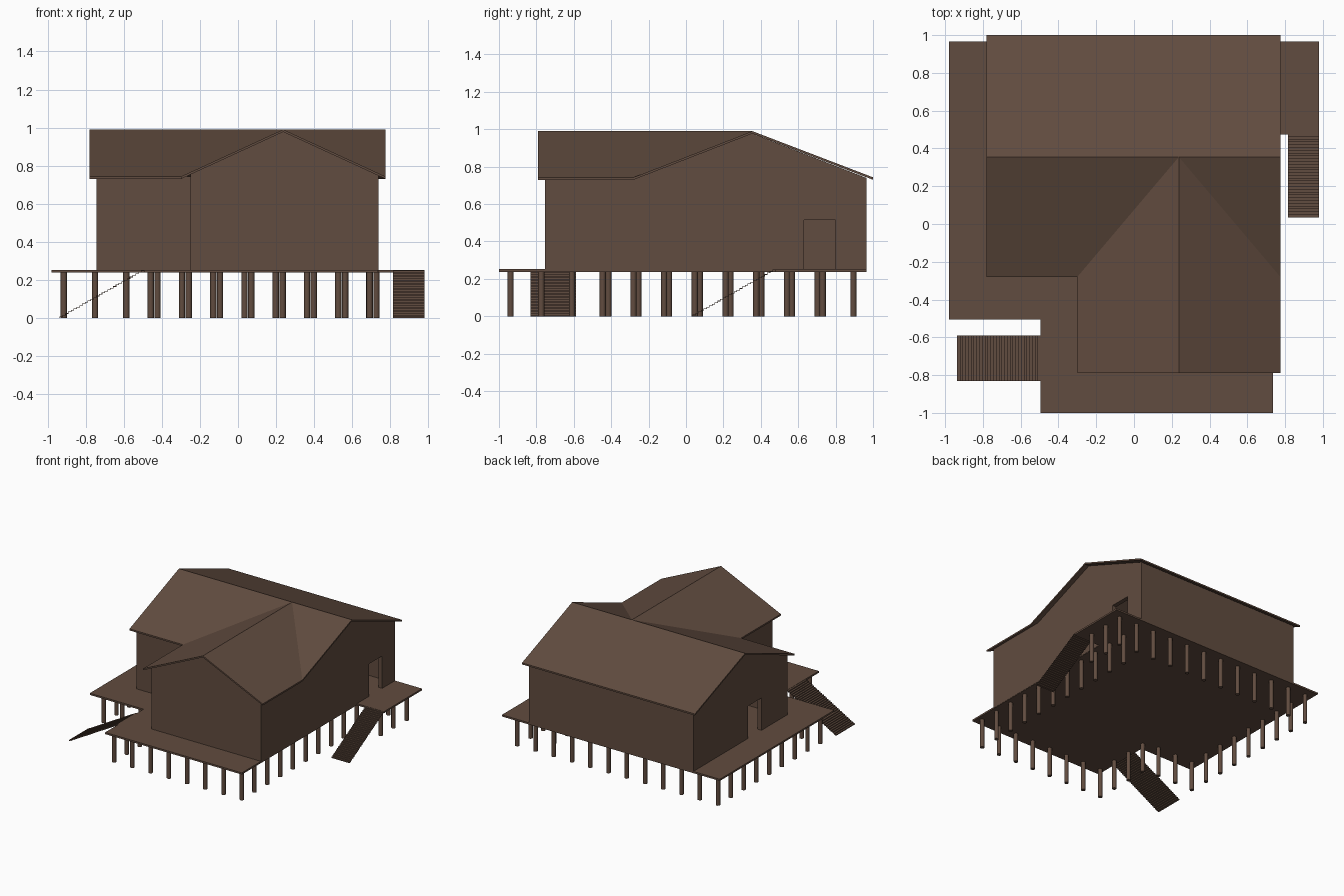
import bpy, bmesh, math
from mathutils import Vector

if "Cube" in bpy.data.objects:
    bpy.data.objects.remove(bpy.data.objects["Cube"])

brown = bpy.data.materials.new("weathered_brown")
brown.diffuse_color = (0.120, 0.072, 0.050, 1)
brown.use_nodes = True
brown.node_tree.nodes["Principled BSDF"].inputs["Base Color"].default_value = brown.diffuse_color

RX, RY, TOP, EAVE, THICK = 0.2375, 0.355, 0.99, 0.743, 0.013   # ridge lines, heights
DECK_LOW, DECK_TOP = 0.238, 0.252
MAIN_SLOPE = (TOP - EAVE) / (RY + 0.28)
WING_SLOPE = (TOP - EAVE) / (0.775 - RX)


def finish(name, bm):
    bmesh.ops.recalc_face_normals(bm, faces=bm.faces)
    me = bpy.data.meshes.new(name)
    bm.to_mesh(me)
    bm.free()
    me.materials.append(brown)
    ob = bpy.data.objects.new(name, me)
    bpy.context.collection.objects.link(ob)
    return ob


def extrude(name, points, offset):
    """Closed outline pushed along an offset."""
    bm = bmesh.new()
    face = bm.faces.new([bm.verts.new(p) for p in points])
    res = bmesh.ops.extrude_face_region(bm, geom=[face], use_keep_orig=True)
    verts = [g for g in res["geom"] if isinstance(g, bmesh.types.BMVert)]
    bmesh.ops.translate(bm, verts=verts, vec=Vector(offset))
    return finish(name, bm)


def main_z(y):
    return TOP - THICK - MAIN_SLOPE * abs(y - RY)


def wing_z(x):
    return TOP - THICK - WING_SLOPE * abs(x - RX)


# Roof: main gable crossed by a front wing
bm = bmesh.new()
P = {k: bm.verts.new(v) for k, v in {
    "ridge_l": (-0.78, RY, TOP), "ridge_r": (0.775, RY, TOP), "cross": (RX, RY, TOP),
    "back_l": (-0.78, 1.0, EAVE), "back_r": (0.775, 1.0, EAVE),
    "front_l": (-0.78, -0.28, EAVE), "valley_l": (-0.30, -0.28, EAVE),
    "wing_l": (-0.30, -0.79, EAVE), "wing_top": (RX, -0.79, TOP),
    "wing_r": (0.775, -0.79, EAVE), "valley_r": (0.775, -0.28, EAVE)}.items()}
for loop in ("ridge_l back_l back_r ridge_r cross", "ridge_l cross valley_l front_l",
             "cross wing_top wing_l valley_l", "cross valley_r wing_r wing_top",
             "cross ridge_r valley_r"):
    bm.faces.new([P[k] for k in loop.split()])
res = bmesh.ops.extrude_face_region(bm, geom=bm.faces[:], use_keep_orig=True)
bmesh.ops.translate(bm, vec=(0, 0, -THICK),
                    verts=[g for g in res["geom"] if isinstance(g, bmesh.types.BMVert)])
finish("roof", bm)

# Walls: thin slabs, doorways notched out of the outline
W, DOOR = 0.035, 0.515
L, R, F, B, S, I = -0.742, 0.737, -0.755, 0.965, -0.245, -0.25
Z = DECK_LOW + 0.003


def side_wall(name, x, tops, door, inward):
    y0, y1 = tops[0][0], tops[-1][0]
    outline = [(y0, Z)] + tops + [(y1, Z), (door[1], Z), (door[1], DOOR),
                                  (door[0], DOOR), (door[0], Z)]
    extrude(name, [(x, y, z) for y, z in outline], (inward, 0, 0))


valley_y = RY - (R - RX) * WING_SLOPE / MAIN_SLOPE
side_wall("left_wall", L, [(S, main_z(S)), (RY, main_z(RY)), (B, main_z(B))], (0.09, 0.26), W)
side_wall("right_wall", R, [(F, wing_z(R)), (valley_y, wing_z(R)), (RY, main_z(RY)),
                            (B, main_z(B))], (0.63, 0.80), -W)
extrude("back_wall", [(L, B, Z), (R, B, Z), (R, B, main_z(B)), (L, B, main_z(B))], (0, -W, 0))
extrude("porch_wall", [(L, S, Z), (I, S, Z), (I, S, main_z(S)), (L, S, main_z(S))], (0, W, 0))
extrude("wing_left_wall", [(I, F, Z), (I, S + W, Z), (I, S + W, wing_z(I)), (I, F, wing_z(I))],
        (W, 0, 0))
extrude("wing_front_wall", [(I, F, Z), (R, F, Z), (R, F, wing_z(R)), (RX, F, wing_z(RX)),
                            (I, F, wing_z(I))], (0, W, 0))

# Deck
deck = [(-0.98, 0.965), (0.98, 0.965), (0.98, 0.475), (0.735, 0.475), (0.735, -1.0),
        (-0.495, -1.0), (-0.495, -0.505), (-0.98, -0.505)]
extrude("deck", [(x, y, DECK_LOW) for x, y in deck], (0, 0, DECK_TOP - DECK_LOW))


# Fine folded stairs running down from the deck
def stairs(name, place, offset, steps=30, run=0.442, rise=0.25):
    upper = [(0, rise)]
    for i in range(steps):
        s, z = run * (i + 1) / steps, rise * (1 - i / steps)
        upper += [(s, z), (s, rise * (1 - (i + 1) / steps))]
    lower = [(s - 0.003, max(z - 0.003, 0)) for s, z in upper[:-1]]
    lower.append((upper[-1][0] - 0.003, 0))
    extrude(name, [place(s, z) for s, z in upper + lower[::-1]], offset)


stairs("right_stairs", lambda s, z: (0.815, 0.477 - s, z), (0.165, 0, 0))
stairs("left_stairs", lambda s, z: (-0.495 - s, -0.832, z), (0, 0.243, 0))

# Posts round the deck edge
STEP = 0.1642
spots = [(-0.915 + STEP * i, 0.895) for i in range(12)]            # back row
spots += [(-0.915, 0.895 - STEP * i) for i in range(1, 9)]         # left row
spots += [(-0.915 + STEP * i, -0.415) for i in range(1, 3)]        # porch row
spots += [(-0.458 + STEP * i, -0.938) for i in range(8)]           # front row
spots += [(-0.458, -0.938 + STEP * i) for i in range(1, 4)]        # inner left row
spots += [(0.69, -0.938 + STEP * i) for i in range(1, 11)]         # right row
spots += [(0.887, 0.895 - STEP * i) for i in range(1, 3)]          # side landing row
bm = bmesh.new()
for x, y in spots:
    res = bmesh.ops.create_cone(bm, cap_ends=True, segments=12, radius1=0.0165,
                                radius2=0.0165, depth=DECK_LOW + 0.002)
    bmesh.ops.translate(bm, verts=res["verts"], vec=(x, y, (DECK_LOW + 0.002) / 2))
posts = finish("deck_posts", bm)
bpy.context.view_layer.objects.active = posts
posts.select_set(True)
bpy.ops.object.shade_smooth_by_angle(angle=math.radians(40))
